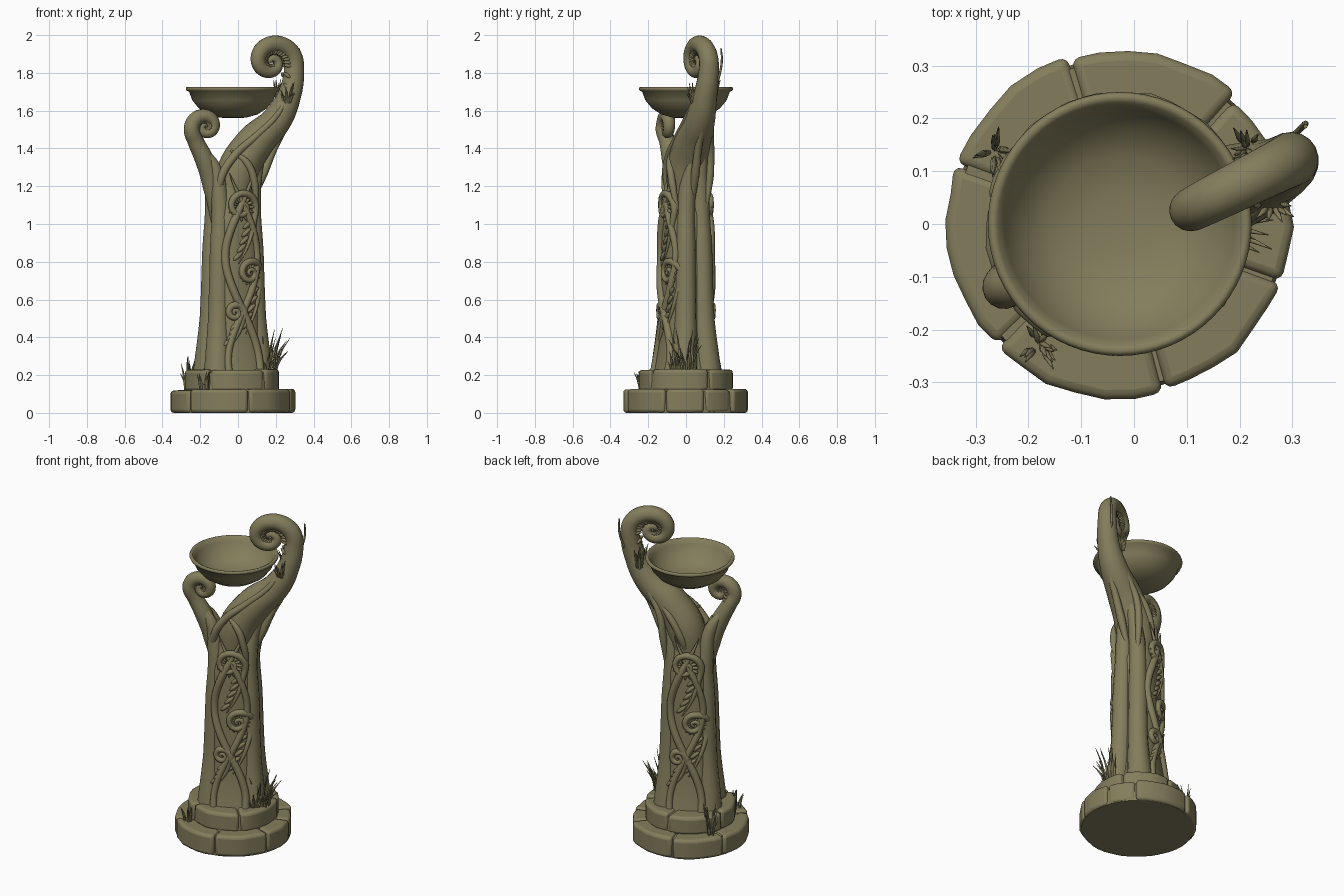
import bpy, bmesh, random
from math import sin, cos, pi, radians
from mathutils import Vector, Matrix

random.seed(4)
if "Cube" in bpy.data.objects:
    bpy.data.objects.remove(bpy.data.objects["Cube"])

stone = bpy.data.materials.new("olive_stone")
stone.use_nodes = True
OLIVE = (0.23, 0.208, 0.108, 1)
stone.diffuse_color = OLIVE
stone.node_tree.nodes["Principled BSDF"].inputs["Base Color"].default_value = OLIVE

CX = -0.027                                  # axis of plinth, column and bowl
U = Vector((cos(radians(25)), sin(radians(25)), 0))   # plane of the crooks
N = Vector((U.y, -U.x, 0))                   # carved face direction


def place(s, d, z):
    return Vector((CX, 0, z)) + U * s + N * d


def add_mesh(name, mesh, angle=40):
    obj = bpy.data.objects.new(name, mesh)
    bpy.context.collection.objects.link(obj)
    mesh.materials.clear()
    mesh.materials.append(stone)
    mesh.shade_smooth()
    mesh.set_sharp_from_angle(angle=radians(angle))
    return obj


def from_bmesh(name, bm, angle=40):
    bmesh.ops.recalc_face_normals(bm, faces=bm.faces)
    mesh = bpy.data.meshes.new(name)
    bm.to_mesh(mesh)
    bm.free()
    return add_mesh(name, mesh, angle)


def tubes(name, paths, sides=3, steps=4):
    """Sweep tapered round tubes along paths of (point, radius)."""
    curve = bpy.data.curves.new(name, 'CURVE')
    curve.dimensions = '3D'
    curve.bevel_depth = 1
    curve.bevel_resolution = sides
    curve.resolution_u = steps
    curve.use_fill_caps = True
    for path in paths:
        spline = curve.splines.new('BEZIER')
        spline.bezier_points.add(len(path) - 1)
        for bp, (co, r) in zip(spline.bezier_points, path):
            bp.co, bp.radius = co, r
            bp.handle_left_type = bp.handle_right_type = 'AUTO'
    temp = bpy.data.objects.new(name + "_path", curve)
    bpy.context.collection.objects.link(temp)
    deps = bpy.context.evaluated_depsgraph_get()
    mesh = bpy.data.meshes.new_from_object(temp.evaluated_get(deps))
    bpy.data.objects.remove(temp)
    return add_mesh(name, mesh, 60)


def spiral(cx, cz, r0, start, turns, way, n=22):
    """Flat coil from outside to centre: (a, z, fraction)."""
    out = []
    for i in range(n + 1):
        t = i / n
        r = r0 * (1 - t) ** 1.45 + 0.005
        a = start + way * turns * 2 * pi * t
        out.append((cx + r * cos(a), cz + r * sin(a), t))
    return out


def leaflets(name, items):
    """Small ellipsoids: (centre, long axis, length, thickness)."""
    bm = bmesh.new()
    for co, axis, length, thick in items:
        rot = axis.to_track_quat('Z', 'Y').to_matrix().to_4x4()
        bmesh.ops.create_icosphere(bm, subdivisions=2, radius=1,
            matrix=Matrix.Translation(co) @ rot @ Matrix.Diagonal((thick, thick, length, 1)))
    return from_bmesh(name, bm, 60)


# Plinth: two rings of worn blocks around a solid core
def block_ring(name, joints, radius, z0, z1):
    bm = bmesh.new()
    for a0, a1 in zip(joints, joints[1:] + [joints[0] + 360]):
        r = radius * random.uniform(0.98, 1.02)
        count = max(3, int((a1 - a0) / 9))
        ring = [(CX, 0)]
        for i in range(count + 1):
            a = radians(a0 + 0.5 + (a1 - a0 - 1) * i / count)
            rr = r * random.uniform(0.985, 1.015)
            ring.append((CX + rr * cos(a), rr * sin(a)))
        drop = random.uniform(0, 0.012)
        low = [bm.verts.new((x, y, z0)) for x, y in ring]
        top = [bm.verts.new((x, y, z1 - drop)) for x, y in ring]
        bm.faces.new(low)
        bm.faces.new(top)
        for i in range(len(ring)):
            j = (i + 1) % len(ring)
            bm.faces.new((low[i], low[j], top[j], top[i]))
    obj = from_bmesh(name, bm)
    bevel = obj.modifiers.new("worn_edges", 'BEVEL')
    bevel.width = 0.018
    bevel.segments = 3
    bevel.angle_limit = radians(40)
    bm = bmesh.new()
    bmesh.ops.create_cone(bm, cap_ends=True, segments=48, radius1=radius * 0.97, radius2=radius * 0.95,
        depth=z1 - z0 - 0.016, matrix=Matrix.Translation((CX, 0, (z0 + z1) / 2 - 0.008)))
    from_bmesh(name + "_core", bm)


block_ring("lower_blocks", [18, 48, 107, 160, 225, 285, 340], 0.325, 0, 0.13)
block_ring("upper_blocks", [30, 95, 170, 240, 312], 0.25, 0.115, 0.232)


# Column core with a squarish oval section
def half_size(z):
    t = min(max((z - 0.2) / 1.05, 0), 1)
    foot = max(0, 1 - (z - 0.2) / 0.3) ** 2 * 0.03
    return 0.14 - 0.022 * t + foot, 0.13 - 0.016 * t + foot


def surface(s, z):
    hu, hv = half_size(z)
    return hv * max(0.0, 1 - min(abs(s) / hu, 1) ** 2.8) ** (1 / 2.8)


def squarish(w):
    return (1 if w > 0 else -1) * abs(w) ** (2 / 2.8)


bm = bmesh.new()
rings = []
for i in range(17):
    z = 0.2 + 1.12 * i / 16
    hu, hv = half_size(z)
    k = 1 if i < 13 else 1 - 0.1 * (i - 12)
    rings.append([bm.verts.new(place(k * hu * squarish(cos(j * pi / 20)), k * hv * squarish(sin(j * pi / 20)), z))
                  for j in range(40)])
for a, b in zip(rings, rings[1:]):
    for j in range(40):
        bm.faces.new((a[j], a[j - 1], b[j - 1], b[j]))
bm.faces.new(rings[0])
bm.faces.new(rings[-1])
from_bmesh("column_core", bm, 60)

# Paired smooth stalks up both narrow ends, flowing into the crooks
stalks = []
for end, tip in ((1, (0.215, 1.53)), (-1, (0.205, 1.42))):
    for side in (1, -1):
        stalks.append([(place(end * s, side * d, z), r) for s, d, z, r in (
            (0.122, 0.07, 0.2, 0.074), (0.108, 0.053, 0.5, 0.057), (0.1, 0.048, 0.85, 0.053),
            (0.096, 0.04, 1.15, 0.046), (0.128, 0.03, 1.31, 0.034), (tip[0], 0.01, tip[1], 0.01))])
tubes("end_stalks", stalks, 5, 6)

# Large crook: the column bends out and coils over the bowl
big = [(Vector(p), r) for p, r in (
    ((-0.03, 0, 1.05), 0.09), ((0.0, 0.008, 1.28), 0.112), ((0.09, 0.036, 1.43), 0.1),
    ((0.205, 0.075, 1.55), 0.079), ((0.272, 0.102, 1.68), 0.062))]
big += [(Vector((a, 0.033 + (a - 0.12) * 0.5, z)), 0.041 * (1 - t) + 0.012)
        for a, z, t in spiral(0.178, 1.857, 0.118, -0.25, 1.6, 1)]
tubes("large_crook", [big], 7, 5)

# Small crook on the other side
small = [(Vector(p), r) for p, r in (
    ((-0.1, -0.035, 0.95), 0.03), ((-0.135, -0.053, 1.2), 0.052), ((-0.178, -0.078, 1.34), 0.05),
    ((-0.225, -0.1, 1.44), 0.043))]
small += [(Vector((a, -0.1 + (a + 0.17) * 0.25, z)), 0.033 * (1 - t) + 0.009)
          for a, z, t in spiral(-0.172, 1.513, 0.07, pi + 0.2, 1.6, -1)]
tubes("small_crook", [small], 6, 5)

# Ribs curling along the inner flanks of both crooks
ribs = []
for path, centre in ((big[4:18], (0.178, 1.857)), (small[3:16], (-0.172, 1.513))):
    for (p, r), (q, r2) in zip(path, path[1:]):
        for f in (0, 0.5):
            m, rad = p.lerp(q, f), r + (r2 - r) * f
            inward = Vector((centre[0] - m.x, 0, centre[1] - m.z)).normalized()
            inward.y = inward.x * 0.5
            for side in (1, -1):
                ribs.append((m + inward * rad * 0.85 + N * side * rad * 0.45, inward - N * side * 0.6, rad * 0.42, rad * 0.17))
leaflets("crook_ribs", ribs)

# Vines over the branch and the thin side strand, buried and tapered at both ends
tubes("branch_vines", [[(Vector(p), r) for p, r in pts] for pts in (
    (((0.06, 0.03, 1.08), 0.01), ((0.135, 0.05, 1.27), 0.024), ((0.19, 0.065, 1.4), 0.02), ((0.245, 0.085, 1.51), 0.018), ((0.285, 0.1, 1.63), 0.006)),
    (((-0.1, -0.07, 1.08), 0.01), ((-0.09, -0.105, 1.24), 0.022), ((-0.02, -0.09, 1.36), 0.022), ((0.09, -0.045, 1.46), 0.02), ((0.21, 0.012, 1.58), 0.016), ((0.275, 0.06, 1.7), 0.005)),
    (((0.06, 0.1, 1.05), 0.01), ((0.07, 0.125, 1.25), 0.022), ((0.09, 0.13, 1.38), 0.02), ((0.15, 0.13, 1.49), 0.018), ((0.24, 0.14, 1.64), 0.006)),
    (((0.09, -0.04, 1.05), 0.01), ((0.09, -0.07, 1.2), 0.02), ((0.05, -0.085, 1.32), 0.02), ((-0.04, -0.08, 1.39), 0.006)),
    (((-0.06, 0.06, 1.12), 0.01), ((-0.04, 0.1, 1.25), 0.022), ((0.02, 0.12, 1.37), 0.02), ((0.1, 0.125, 1.46), 0.006)))], 3, 6)

# Carved vines, coiled fronds and leaflets on both broad faces
vines, fronds, leaves = [], [], []
for k in (1, -1):
    def on(s, z, lift=0.0):
        return place(k * s, k * (surface(s, z) + lift), z)

    for phase, r in ((0, 0.022), (pi, 0.019)):
        vines.append([(on(0.092 * cos(phase + 2 * pi * (z - 0.25) / 1.15), z, 0.002), r * min(1, (1.3 - z) * 4))
                      for z in [0.22 + 0.042 * i for i in range(26)]])
    for s0, z0, r0, tail in ((-0.005, 1.09, 0.082, 0.3), (0.045, 0.74, 0.07, 0.32), (-0.045, 0.53, 0.045, 0.2)):
        stem = [(on(s0 + r0 - 0.1 * f * f, z0 - tail * f, 0.002), 0.018 * (1.15 - f)) for f in (1, 0.75, 0.5, 0.25)]
        fronds.append(stem + [(on(s, z, 0.005), 0.014 * (1 - t) + 0.007) for s, z, t in spiral(s0, z0, r0, 0, 1.8, 1)])
        for i in range(16):
            a = 2 * pi * i / 16
            d = U * k * cos(a) + Vector((0, 0, sin(a)))
            leaves.append((on(s0 + r0 * 0.62 * cos(a), z0 + r0 * 0.62 * sin(a), 0.003), d, r0 * 0.34, r0 * 0.11))
        for i in range(5):
            f = 0.24 + 0.14 * i
            d = U * k * -0.75 + Vector((0, 0, -0.65))
            leaves.append((on(s0 + r0 - 0.04 - 0.1 * f * f, z0 - tail * f - 0.02, 0.002), d, 0.036, 0.012))
tubes("face_vines", vines, 3, 2)
tubes("face_fronds", fronds, 3, 3)
leaflets("face_leaflets", leaves)

# Bowl turned from a profile
profile = [(0, 1.56), (0.07, 1.563), (0.13, 1.58), (0.18, 1.612), (0.215, 1.655), (0.232, 1.7),
           (0.246, 1.706), (0.25, 1.715), (0.247, 1.723), (0.24, 1.726), (0.231, 1.722), (0.218, 1.695),
           (0.19, 1.645), (0.13, 1.605), (0.06, 1.592), (0, 1.59)]
bm = bmesh.new()
verts = [bm.verts.new((CX + r, 0, z)) for r, z in profile]
edges = [bm.edges.new(e) for e in zip(verts, verts[1:])]
bmesh.ops.spin(bm, geom=verts + edges, cent=(CX, 0, 0), axis=(0, 0, 1), angle=2 * pi, steps=64)
bmesh.ops.remove_doubles(bm, verts=bm.verts, dist=0.0005)
from_bmesh("bowl", bm, 60)


# Grass tufts on the plinth and branch
def tuft(name, x, y, z, spread, height, count, lean=0):
    blades = []
    for _ in range(count):
        a, f = random.uniform(0, 2 * pi), random.random()
        out = Vector((cos(a), sin(a), 0)) * spread
        root = Vector((x, y, z)) + out * f * 0.6
        h = height * random.uniform(0.4, 1)
        bow = out * random.uniform(0.3, 0.8) + Vector((lean * h, 0, 0))
        blades.append([(root, 0.005), (root + bow * 0.3 + Vector((0, 0, h * 0.55)), 0.006),
                       (root + bow + Vector((0, 0, h)), 0.001)])
    tubes(name, blades, 1, 3)


tuft("side_grass", 0.16, 0.0, 0.21, 0.075, 0.25, 22, 0.1)
tuft("side_grass_front", 0.15, -0.06, 0.21, 0.05, 0.13, 12)
tuft("front_grass", -0.18, -0.225, 0.115, 0.045, 0.11, 16)
tuft("back_grass", -0.262, 0.14, 0.115, 0.045, 0.19, 16)
tuft("branch_grass_back", 0.215, 0.14, 1.64, 0.04, 0.13, 14)
tuft("branch_grass_front", 0.262, 0.04, 1.64, 0.04, 0.12, 10)
tubes("loose_strand", [[(Vector((0.27, 0.14, 1.68)), 0.007), (Vector((0.31, 0.175, 1.78)), 0.006),
                        (Vector((0.325, 0.19, 1.87)), 0.006), (Vector((0.325, 0.185, 1.93)), 0.004)]], 2)
